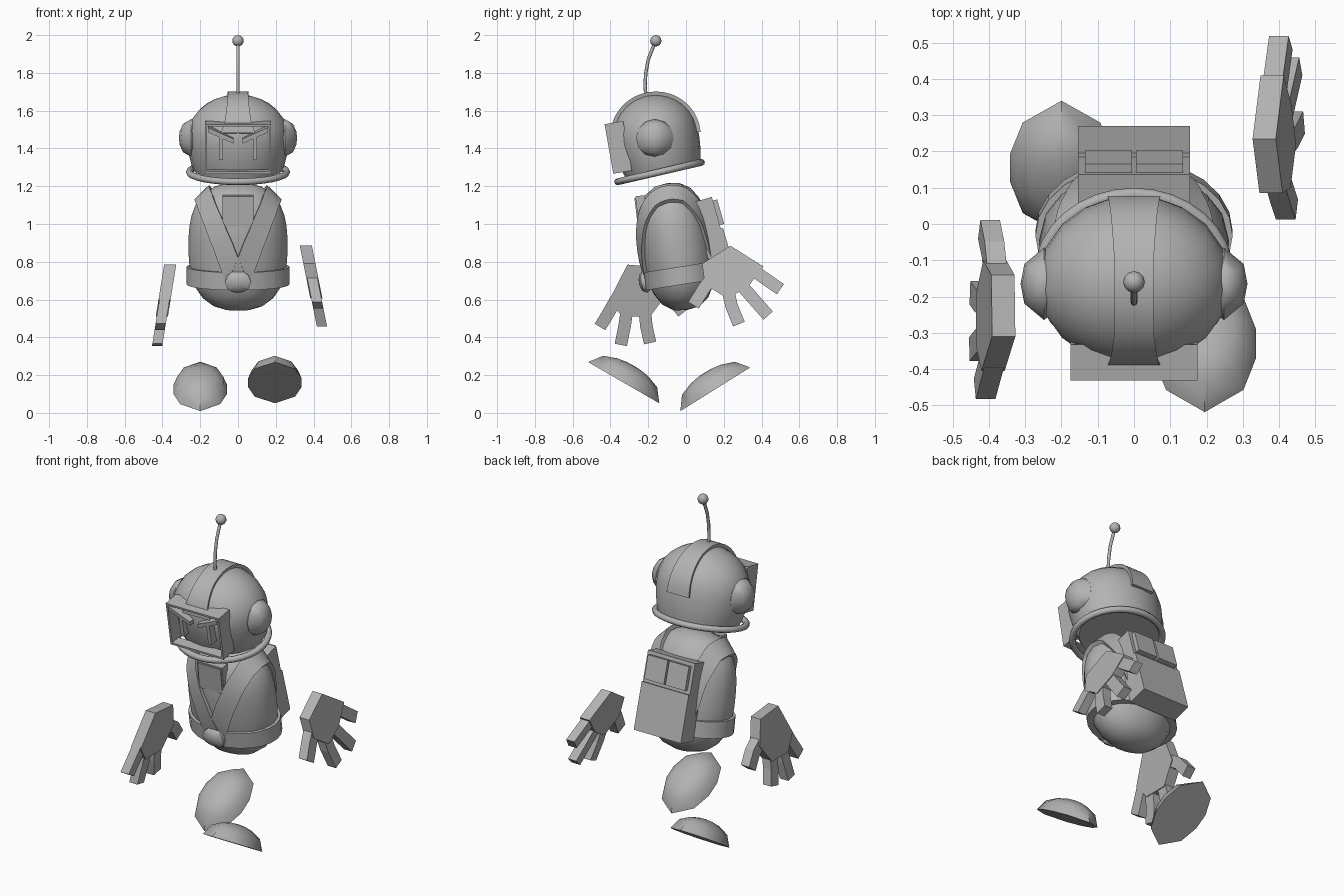
import bpy, bmesh, math
from mathutils import Vector

if bpy.data.objects.get("Cube"):
    bpy.data.objects.remove(bpy.data.objects["Cube"], do_unlink=True)

GREY = (0.45, 0.45, 0.45, 1)
grey = bpy.data.materials.new("plain grey")
grey.use_nodes = True
grey.diffuse_color = GREY
grey.node_tree.nodes["Principled BSDF"].inputs["Base Color"].default_value = GREY


def make(name, bm, loc=(0, 0, 0), tilt=0, smooth=None):
    """Turn a bmesh into an object, leaning forward by tilt degrees."""
    bmesh.ops.recalc_face_normals(bm, faces=bm.faces)
    mesh = bpy.data.meshes.new(name)
    bm.to_mesh(mesh)
    bm.free()
    mesh.materials.append(grey)
    ob = bpy.data.objects.new(name, mesh)
    bpy.context.collection.objects.link(ob)
    ob.location = loc
    ob.rotation_euler.x = math.radians(tilt)
    if smooth:
        bpy.ops.object.select_all(action='DESELECT')
        ob.select_set(True)
        bpy.context.view_layer.objects.active = ob
        bpy.ops.object.shade_smooth_by_angle(angle=math.radians(smooth))
    return ob


def rounded(a, b, top, bottom, n):
    """Return a function that projects a point onto a superellipsoid."""
    def project(p):
        c = top if p.z > 0 else bottom
        f = ((p.x / a) ** 2 + (p.y / b) ** 2) ** (n / 2) + abs(p.z / c) ** n
        return p * f ** (-1 / n)
    return project


def blob(name, surface, loc, tilt, segs=20, rings=14, cut=None):
    bm = bmesh.new()
    bmesh.ops.create_uvsphere(bm, u_segments=segs, v_segments=rings, radius=1)
    for v in bm.verts:
        v.co = surface(v.co.copy())
    if cut is not None:
        geom = bm.verts[:] + bm.edges[:] + bm.faces[:]
        bmesh.ops.bisect_plane(bm, geom=geom, plane_co=(0, 0, cut),
                               plane_no=(0, 0, -1), clear_outer=True)
        bmesh.ops.holes_fill(bm, edges=[e for e in bm.edges if e.is_boundary])
    return make(name, bm, loc, tilt, 40)


def band(name, surface, path, loc, tilt, thick=0.02, steps=4):
    """Strap over a surface; path holds (x, y, z, half width)."""
    pts = []
    for p, q in zip(path, path[1:]):
        pts += [Vector(p).lerp(Vector(q), i / steps) for i in range(steps)]
    pts.append(Vector(path[-1]))
    mids = [surface(p.xyz) for p in pts]
    bm = bmesh.new()
    rows = []
    for i, m in enumerate(mids):
        along = mids[min(i + 1, len(mids) - 1)] - mids[max(i - 1, 0)]
        side = along.cross(m).normalized() * pts[i].w
        l, r = surface(m - side), surface(m + side)
        corners = [l * 0.96, r * 0.96, r + r.normalized() * thick, l + l.normalized() * thick]
        rows.append([bm.verts.new(c) for c in corners])
    for s, t in zip(rows, rows[1:]):
        for k in range(4):
            bm.faces.new((s[k], s[k - 1], t[k - 1], t[k]))
    bm.faces.new(rows[0])
    bm.faces.new(rows[-1])
    return make(name, bm, loc, tilt, 30)


def boxes(name, ranges, loc, tilt):
    """Boxes given as (x0, x1, y0, y1, z0, z1, roll)."""
    bm = bmesh.new()
    for x0, x1, y0, y1, z0, z1, roll in ranges:
        c = Vector((x0 + x1, y0 + y1, z0 + z1)) / 2
        for v in bmesh.ops.create_cube(bm, size=1)["verts"]:
            x, z = v.co.x * (x1 - x0), v.co.z * (z1 - z0)
            v.co = c + Vector((x, v.co.y * (y1 - y0), z + x * roll))
    return make(name, bm, loc, tilt)


def tube(name, points, radius, loc, tilt=0, cyclic=False):
    cu = bpy.data.curves.new(name, 'CURVE')
    cu.dimensions = '3D'
    cu.bevel_depth, cu.bevel_resolution = radius, 2
    cu.use_fill_caps = True
    sp = cu.splines.new('POLY')
    sp.points.add(len(points) - 1)
    for sp_point, p in zip(sp.points, points):
        sp_point.co = (*p, 1)
    sp.use_cyclic_u, sp.use_smooth = cyclic, True
    cu.materials.append(grey)
    ob = bpy.data.objects.new(name, cu)
    ob.location, ob.rotation_euler.x = loc, math.radians(tilt)
    bpy.context.collection.objects.link(ob)


def hand(name, side, top, slope, palm, fingers):
    """Flat palm and fingers drawn in (y, z), leaning outward as they go down."""
    bm = bmesh.new()

    def slab(outline, half):
        a, b = [[bm.verts.new((side * (0.36 + (top - z) * slope + d), y, z))
                 for y, z in outline] for d in (-half, half)]
        bm.faces.new(a)
        bm.faces.new(b)
        for i in range(len(a)):
            bm.faces.new((a[i - 1], a[i], b[i], b[i - 1]))

    slab(palm, 0.032)
    for path in fingers:
        pts = [Vector(p) for p in path]
        left, right = [], []
        for i, p in enumerate(pts):
            d = (pts[min(i + 1, len(pts) - 1)] - pts[max(i - 1, 0)]).normalized() * 0.033
            left.append((p.x - d.y, p.y + d.x))
            right.append((p.x + d.y, p.y - d.x))
        slab(left + right[::-1], 0.027)
    make(name, bm)


# Torso with belt, buckle, shoulder straps and chest plate
TORSO, LEAN = (0, -0.05, 0.885), 9
torso = rounded(0.262, 0.19, 0.335, 0.345, 2.6)
blob("torso", torso, TORSO, LEAN, 24, 16)
for side, word in ((1, "left"), (-1, "right")):
    route = [(0.0, -0.2, -0.17), (0.08, -0.2, 0.03), (0.15, -0.18, 0.18), (0.185, -0.09, 0.27),
             (0.19, 0, 0.28), (0.18, 0.09, 0.26), (0.15, 0.18, 0.12), (0.1, 0.2, -0.1)]
    band(word + "_shoulder_strap", torso,
         [(side * x, y, z, 0.05) for x, y, z in route], TORSO, LEAN)

bm = bmesh.new()
bmesh.ops.create_cone(bm, cap_ends=True, segments=24, radius1=1, radius2=1, depth=0.095)
for v in bm.verts:
    v.co.x *= 0.272
    v.co.y *= 0.2
    v.co.z -= 0.16
make("belt", bm, TORSO, LEAN, 40)
blob("buckle", rounded(0.09, 0.035, 0.06, 0.06, 2), (0, -0.215, 0.695), LEAN, 10, 6)
boxes("chest_plate", [(-0.083, 0.083, 0, 0.05, -0.085, 0.085, 0),
                      (-0.075, 0.075, -0.006, 0.01, -0.077, 0.077, 0)], (0, -0.258, 1.062), 7)

# Backpack with two pouches
boxes("backpack", [(-0.155, 0.155, -0.12, 0, -0.22, 0.05, 0),
                   (-0.155, 0.155, -0.11, -0.012, 0.05, 0.225, 0),
                   (-0.135, -0.005, -0.03, 0.012, 0.07, 0.205, 0),
                   (0.005, 0.135, -0.03, 0.012, 0.07, 0.205, 0)], (0, 0.21, 0.93), 16)

# Helmet with crest, ears and neck ring
HEAD, NOD = (0, -0.162, 1.465), 13
head = rounded(0.268, 0.228, 0.22, 0.4, 2)
blob("helmet", head, HEAD, NOD, 20, 16, cut=-0.185)
band("helmet_crest", head, [(0, -0.23, 0.07, 0.088), (0, -0.2, 0.13, 0.065), (0, -0.1, 0.2, 0.052),
                            (0, 0, 0.22, 0.05), (0, 0.12, 0.18, 0.052), (0, 0.2, 0.1, 0.06),
                            (0, 0.23, -0.03, 0.07)], HEAD, NOD)
for side, word in ((1, "left"), (-1, "right")):
    blob(word + "_ear", rounded(0.065, 0.1, 0.1, 0.1, 2), (side * 0.248, -0.165, 1.455), 0, 8, 6)
turn = [i * math.tau / 32 for i in range(32)]
tube("neck_ring", [(0.258 * math.cos(t), 0.228 * math.sin(t), 0) for t in turn],
     0.018, (0, -0.14, 1.275), NOD, True)

# Visor frame with brows and eyes
VISOR, w, h = (0, -0.408, 1.397), 0.175, 0.133
boxes("visor_frame", [(-w, w, 0, 0.1, h - 0.012, h, 0), (-w, w, 0, 0.06, -h, 0.012 - h, 0),
                      (-w, 0.012 - w, 0, 0.1, -h, h, 0), (w - 0.012, w, 0, 0.1, -h, h, 0)], VISOR, 10)
boxes("brows", [(0.025, 0.16, 0, 0.07, 0.06, 0.085, 0.45),
                (-0.16, -0.025, 0, 0.07, 0.06, 0.085, -0.45)], VISOR, 10)
boxes("eyes", [(s * 0.09 - 0.011, s * 0.09 + 0.011, 0.005, 0.06, -0.06, 0.065, 0)
               for s in (1, -1)], VISOR, 10)

# Antenna
tube("antenna_stalk", [(0, -0.21, 1.66), (0, -0.217, 1.73), (0, -0.213, 1.8),
                       (0, -0.2, 1.87), (0, -0.165, 1.96)], 0.009, (0, 0, 0))
blob("antenna_ball", rounded(0.03, 0.03, 0.03, 0.03, 2), (0, -0.16, 1.97), 0, 12, 8)

# Hands
hand("left_hand", 1, 0.88, 0.2,
     [(0.235, 0.885), (0.085, 0.79), (0.1, 0.68), (0.22, 0.605), (0.33, 0.67), (0.41, 0.775)],
     [[(0.14, 0.72), (0.095, 0.66), (0.04, 0.57)], [(0.22, 0.66), (0.24, 0.57), (0.28, 0.47)],
      [(0.29, 0.68), (0.36, 0.6), (0.435, 0.515)], [(0.35, 0.76), (0.42, 0.71), (0.5, 0.655)]])
hand("right_hand", -1, 0.78, 0.16,
     [(-0.31, 0.785), (-0.14, 0.77), (-0.1, 0.63), (-0.19, 0.51), (-0.34, 0.51), (-0.405, 0.6)],
     [[(-0.37, 0.6), (-0.41, 0.53), (-0.455, 0.455)], [(-0.31, 0.56), (-0.325, 0.46), (-0.345, 0.36)],
      [(-0.22, 0.56), (-0.21, 0.46), (-0.19, 0.37)], [(-0.15, 0.65), (-0.07, 0.6), (-0.015, 0.53)]])

# Feet: half domes, one toe up and one heel up
foot = rounded(0.145, 0.218, 0.105, 0.105, 2)
blob("left_foot", foot, (0.195, -0.33, 0.16), -30, 10, 8, cut=0)
blob("right_foot", foot, (-0.2, 0.155, 0.125), 32, 10, 8, cut=0)
